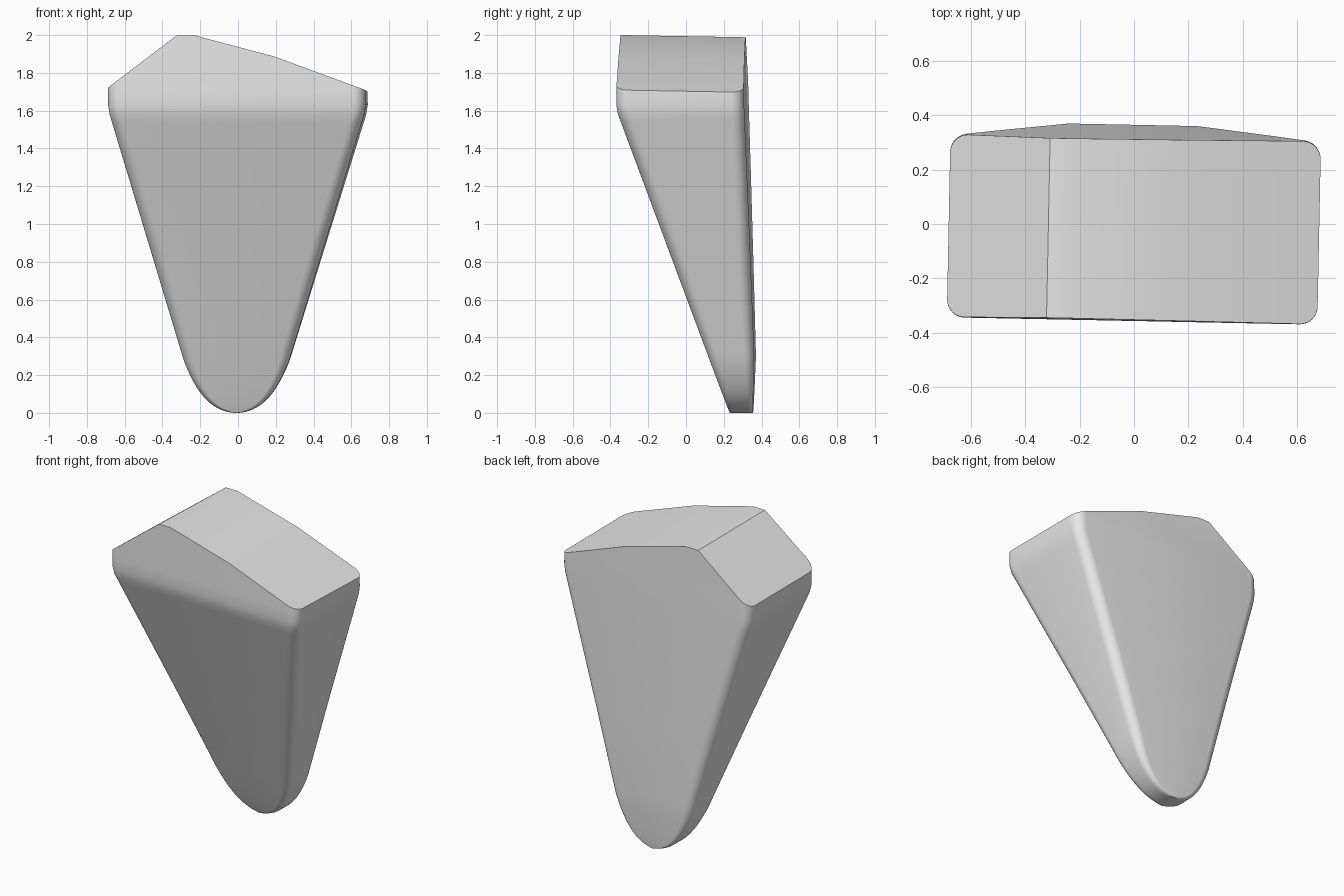
import bpy, bmesh, math
from mathutils import Vector, Matrix

cube = bpy.data.objects.get("Cube")
if cube:
    bpy.data.objects.remove(cube, do_unlink=True)

# One plain grey material
grey = bpy.data.materials.new("plain_grey")
grey.use_nodes = True
colour = (0.8, 0.8, 0.8, 1)
grey.diffuse_color = colour
grey.node_tree.nodes["Principled BSDF"].inputs["Base Color"].default_value = colour

CORNER_STEPS = 8


def lerp_table(table, z):
    """Straight interpolation through (z, value) pairs."""
    for (z0, v0), (z1, v1) in zip(table, table[1:]):
        if z <= z1:
            return v0 + (v1 - v0) * (z - z0) / (z1 - z0)
    return table[-1][1]


WIDTH = [(0.28, 0.28), (1.58, 0.674), (1.63, 0.682), (1.7, 0.682), (2.2, 0.682)]
FRONT = [(0, 0.232), (1.58, -0.348), (1.63, -0.357), (1.72, -0.356), (2.2, -0.348)]
BACK = [(0, 0.355), (0.3, 0.367), (2.2, 0.314)]


def ring(bm, z, w):
    """Rounded rectangular cross-section at height z, half-width w."""
    front, back = lerp_table(FRONT, z), lerp_table(BACK, z)
    r = min(0.065, 0.6 * w, 0.22 * (back - front))
    shift = -0.014 * max(0, 1 - z / 1.6)
    verts = []
    for k, (sx, y) in enumerate([(1, back - r), (-1, back - r),
                                 (-1, front + r), (1, front + r)]):
        for i in range(CORNER_STEPS + 1):
            a = math.pi / 2 * (k + i / CORNER_STEPS)
            px = sx * (w - r) + r * math.cos(a)
            py = y + r * math.sin(a)
            if k < 2:                      # gently bowed back
                py -= 0.012 * (px / 0.68) ** 2
            verts.append(bm.verts.new((px + shift, py, z)))
    return verts


# Tapered body: rounded tip, straight flare, upright shoulder
bm = bmesh.new()
sections = []
for i in range(17):
    w = 0.28 * max(i, 0.2) / 16
    z = 0 if i == 0 else 2.4 * w ** 2 + 15 * w ** 4
    sections.append((z, w))
for z in (0.32, 0.8, 1.25, 1.54, 1.58, 1.63, 1.7, 2.2):
    sections.append((z, lerp_table(WIDTH, z)))
rings = [ring(bm, z, w) for z, w in sections]
for lower, upper in zip(rings, rings[1:]):
    for j in range(len(lower)):
        n = (j + 1) % len(lower)
        bm.faces.new((lower[j], lower[n], upper[n], upper[j]))
bm.faces.new(rings[0][::-1])
bm.faces.new(rings[-1])

# Roof: slice along a faceted ridge line
ridge = [(-0.685, 1.713), (-0.315, 1.994), (-0.23, 1.994), (0.2, 1.88), (0.685, 1.702)]
for (x0, z0), (x1, z1) in zip(ridge, ridge[1:]):
    along = Vector((x1 - x0, 0, z1 - z0))
    normal = along.cross(Vector((0, 1, -0.018))).normalized()
    cut = bmesh.ops.bisect_plane(
        bm, geom=bm.verts[:] + bm.edges[:] + bm.faces[:], dist=1e-5,
        plane_co=(x0, 0, z0), plane_no=normal, clear_outer=True)
    rim = [e for e in bm.edges if e.is_boundary]
    bmesh.ops.holes_fill(bm, edges=rim, sides=0)

bmesh.ops.recalc_face_normals(bm, faces=bm.faces[:])
bmesh.ops.rotate(bm, verts=bm.verts[:], cent=(0, 0, 0),
                 matrix=Matrix.Rotation(-0.02, 3, 'Z'))

mesh = bpy.data.meshes.new("tapered_block")
bm.to_mesh(mesh)
bm.free()
mesh.materials.append(grey)
block = bpy.data.objects.new("tapered_block", mesh)
bpy.context.collection.objects.link(block)

bpy.ops.object.select_all(action='DESELECT')
block.select_set(True)
bpy.context.view_layer.objects.active = block
bpy.ops.object.shade_smooth_by_angle(angle=math.radians(32))
